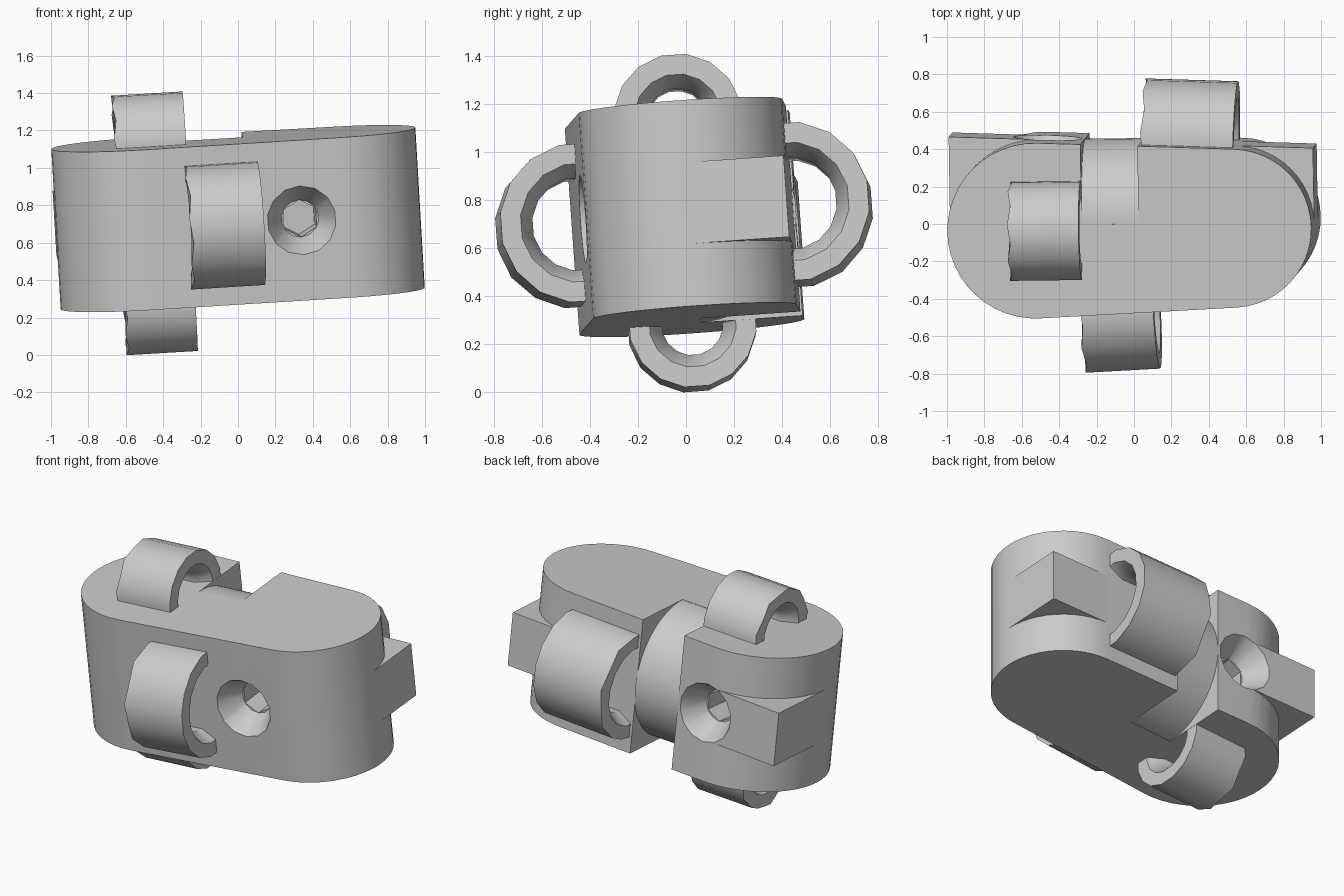
import bpy, bmesh, math
from mathutils import Matrix, Vector, Euler

if "Cube" in bpy.data.objects:
    bpy.data.objects.remove(bpy.data.objects["Cube"])

grey = bpy.data.materials.new("grey")
grey.use_nodes = True
colour = (0.6, 0.6, 0.6, 1)
grey.diffuse_color = colour
grey.node_tree.nodes["Principled BSDF"].inputs["Base Color"].default_value = colour

# The whole part lies slightly tilted
TILT = Matrix.Translation((0, 0, 0.73)) @ Euler(
    (math.radians(4), math.radians(-3.4), math.radians(0.7))).to_matrix().to_4x4()

HALF = 0.43                       # half the body height
X0, R0 = -0.505, 0.47             # large end
X1, R1 = 0.55, 0.425              # small end
TAPER = math.asin((R0 - R1) / (X1 - X0))
GAP0, GAP1, HINGE_Y = -0.255, 0.05, 0.03


def back_y(x):
    """Height of the tangent line that joins both ends at the back."""
    return R0 / math.cos(TAPER) - (x - X0) * math.tan(TAPER)


def make(name, bm, local=Matrix()):
    bmesh.ops.recalc_face_normals(bm, faces=bm.faces)
    bm.transform(TILT @ local)
    mesh = bpy.data.meshes.new(name)
    bm.to_mesh(mesh)
    bm.free()
    mesh.materials.append(grey)
    ob = bpy.data.objects.new(name, mesh)
    bpy.context.collection.objects.link(ob)
    return ob


def activate(ob):
    bpy.ops.object.select_all(action='DESELECT')
    ob.select_set(True)
    bpy.context.view_layer.objects.active = ob


def smooth(ob):
    activate(ob)
    bpy.ops.object.shade_smooth_by_angle(angle=math.radians(32))


def prism(name, outline, half):
    bm = bmesh.new()
    face = bm.faces.new([bm.verts.new((x, y, -half)) for x, y in outline])
    top = bmesh.ops.extrude_face_region(bm, geom=[face])
    bmesh.ops.translate(bm, vec=(0, 0, 2 * half),
                        verts=[v for v in top["geom"] if isinstance(v, bmesh.types.BMVert)])
    return make(name, bm)


def lathe(name, profile, sides, local, wavy=0.0):
    """Closed solid around local x from (x, radius) pairs."""
    bm = bmesh.new()
    rings = []
    for k, (x, r) in enumerate(profile):
        ring = []
        for i in range(sides):
            a = 2 * math.pi * (i + 0.5) / sides
            dx = wavy * (-1) ** i if k == 0 else 0
            ring.append(bm.verts.new((x + dx, r * math.cos(a), r * math.sin(a))))
        rings.append(ring)
    return bm, rings, local, name


def bridge(bm, a, b):
    n = len(a)
    for i in range(n):
        bm.faces.new((a[i], a[(i + 1) % n], b[(i + 1) % n], b[i]))


def plug(name, profile, sides, local):
    bm, rings, local, name = lathe(name, profile, sides, local)
    for a, b in zip(rings, rings[1:]):
        bridge(bm, a, b)
    bm.faces.new(rings[0])
    bm.faces.new(rings[-1])
    return make(name, bm, local)


def loop(name, width, radius, local):
    """Wide ring with a bore that flares towards both ends."""
    w = width / 2
    profile = [(-w, radius), (w, radius), (w, radius - 0.085),
               (w - 0.09, radius - 0.14), (0.09 - w, radius - 0.14), (-w, radius - 0.085)]
    bm, rings, local, name = lathe(name, profile, 16, local, 0.008)
    for a, b in zip(rings, rings[1:] + rings[:1]):
        bridge(bm, a, b)
    ob = make(name, bm, local)
    smooth(ob)
    return ob


def cut(ob, cutter):
    mod = ob.modifiers.new("cut", 'BOOLEAN')
    mod.operation, mod.object, mod.solver = 'DIFFERENCE', cutter, 'EXACT'
    activate(ob)
    bpy.ops.object.modifier_apply(modifier=mod.name)


# Tapered body with round ends
outline = []
steps = 24
for cx, r, start, end in ((X1, R1, TAPER - math.pi / 2, math.pi / 2 - TAPER),
                          (X0, R0, math.pi / 2 - TAPER, 1.5 * math.pi + TAPER)):
    for i in range(steps + 1):
        a = start + (end - start) * i / steps
        # normals of both tangents lean towards the small end
        outline.append((cx + r * math.cos(a), r * math.sin(a)))
body = prism("body", outline, HALF)

# Square corner blocks at the back of both ends
xl, xr = X0 - R0, X1 + R1
blocks = [
    prism("right_corner_block",
          [(xl, 0), (X0 + 0.02, 0), (X0 + 0.02, back_y(X0 + 0.02)), (xl, back_y(xl))], 0.17),
    prism("left_corner_block",
          [(X1 + 0.02, 0), (xr, 0), (xr, back_y(xr)), (X1 + 0.02, back_y(X1 + 0.02))], 0.17)]

# Gap in the back, filled by a hinge barrel
gap = prism("gap_cutter", [(GAP0, HINGE_Y), (GAP1, HINGE_Y), (GAP1, 1), (GAP0, 1)], 0.6)
barrel = plug("hinge_barrel", [(GAP0, HALF - 0.001), (GAP1, HALF - 0.001)], 48,
              Matrix.Translation((0, HINGE_Y, 0)))

# Countersunk sockets, front and back
cutters = [gap]
for side, x in ((-1, 0.334), (1, -0.455)):
    turn = Matrix.Translation((x, side * back_y(x), 0)) @ Matrix.Rotation(
        side * (math.pi / 2 - TAPER), 4, 'Z')
    cutters.append(plug("countersink_cutter", [(-0.15, 0.1), (0, 0.185), (0.02, 0.196)], 14, turn))
    cutters.append(plug("socket_cutter", [(-0.36, 0.1), (-0.12, 0.1)], 6, turn))

for cutter in cutters:
    cut(body, cutter)
for cutter in cutters[3:]:
    cut(blocks[0], cutter)
for cutter in cutters:
    bpy.data.objects.remove(cutter)
for ob in [body, barrel] + blocks:
    smooth(ob)

# Loops on the top, bottom, front and back
for name, z in (("top_loop", HALF), ("bottom_loop", -HALF)):
    loop(name, 0.375, 0.268, Matrix.Translation((-0.444, 0, z)))
for name, side, x, width in (("front_loop", -1, -0.08, 0.39), ("back_loop", 1, 0.31, 0.49)):
    loop(name, width, 0.335, Matrix.Translation((x, side * back_y(x), 0))
         @ Matrix.Rotation(-side * TAPER, 4, 'Z'))
